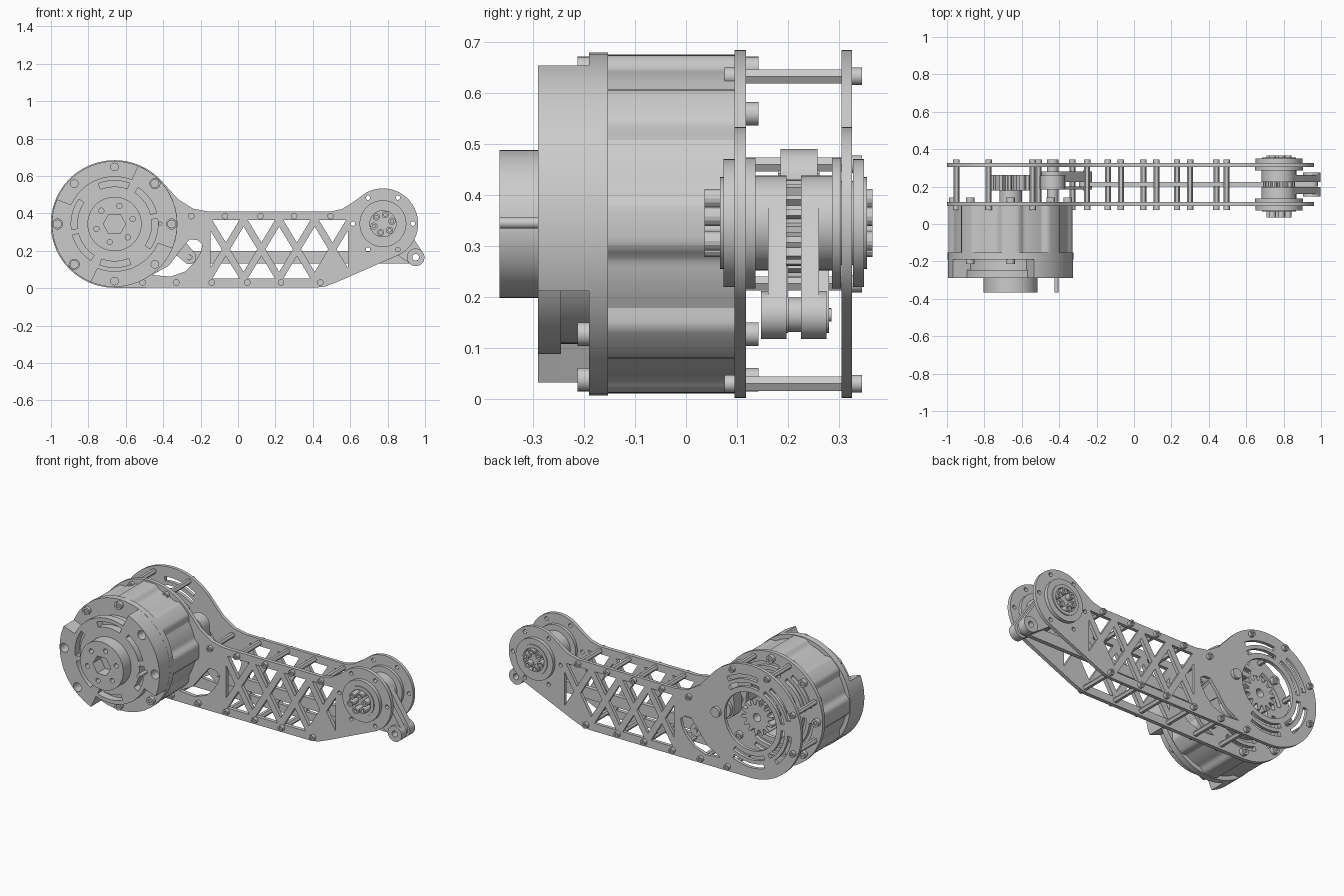
import bpy, bmesh, math
from math import sin, cos, radians

cube = bpy.data.objects.get("Cube")
if cube:
    bpy.data.objects.remove(cube)

grey = bpy.data.materials.new("machined grey")
grey.use_nodes = True
COLOUR = (0.6, 0.6, 0.6, 1)
grey.diffuse_color = COLOUR
grey.node_tree.nodes["Principled BSDF"].inputs["Base Color"].default_value = COLOUR

MOTOR = (-0.66, 0.343)
HUB = (0.775, 0.345)
CRANK = (-0.435, 0.345)
made = []


# --- outline helpers, all in the x-z plane ---
def polar(c, r, a):
    return (c[0] + r * cos(radians(a)), c[1] + r * sin(radians(a)))


def arc(c, r, a0, a1, n=24):
    return [polar(c, r, a0 + (a1 - a0) * i / n) for i in range(n + 1)]


def circle(c, r, n=48):
    return arc(c, r, 0, 360, n)[:-1]


def slot(c, r0, r1, a0, a1):
    return arc(c, r0, a0, a1, 14) + arc(c, r1, a1, a0, 14)


def capsule(p, q, rp, rq):
    d = math.degrees(math.atan2(q[1] - p[1], q[0] - p[0]))
    a = math.degrees(math.acos((rp - rq) / math.dist(p, q)))
    return arc(p, rp, d + a, d + 360 - a) + arc(q, rq, d - a, d + a)


def gear(c, r, teeth, depth):
    pts = []
    for i in range(teeth):
        for f, rr in ((0, r - depth), (.3, r - depth), (.45, r), (.8, r)):
            pts.append(polar(c, rr, 360 * (i + f) / teeth))
    return pts


def plate(name, loops, y0, y1):
    """Solid from an outer loop and hole loops, extruded along y."""
    cu = bpy.data.curves.new(name, 'CURVE')
    cu.dimensions = '2D'
    cu.fill_mode = 'BOTH'
    cu.extrude = (y1 - y0) / 2
    for pts in loops:
        sp = cu.splines.new('POLY')
        sp.points.add(len(pts) - 1)
        for p, (x, z) in zip(sp.points, pts):
            p.co = (x, z, 0, 1)
        sp.use_cyclic_u = True
    tmp = bpy.data.objects.new(name, cu)
    bpy.context.collection.objects.link(tmp)
    dg = bpy.context.evaluated_depsgraph_get()
    me = bpy.data.meshes.new_from_object(tmp.evaluated_get(dg))
    bpy.data.objects.remove(tmp)
    bm = bmesh.new()
    bm.from_mesh(me)
    bmesh.ops.remove_doubles(bm, verts=bm.verts, dist=1e-5)
    bmesh.ops.recalc_face_normals(bm, faces=bm.faces)
    bm.to_mesh(me)
    bm.free()
    me.materials.clear()
    me.materials.append(grey)
    return place(name, me, (0, (y0 + y1) / 2, 0))


def place(name, me, loc):
    ob = bpy.data.objects.new(name, me)
    ob.rotation_euler = (radians(90), 0, 0)
    ob.location = loc
    bpy.context.collection.objects.link(ob)
    made.append(ob)
    return ob


def disc(name, c, r, y0, y1, hole=0, n=48):
    plate(name, [circle(c, r, n)] + ([circle(c, hole, n)] if hole else []), y0, y1)


# --- socket screw, reused everywhere by sharing its meshes ---
O = (0, 0)
head = plate("screw_head", [circle(O, .023, 20), circle(O, .012, 6)], -.012, .012).data
core = plate("screw_core", [circle(O, .014, 12)], -.005, .005).data
for ob in made:
    bpy.data.objects.remove(ob)
made.clear()


def screw(c, y, s=1):
    for part, me in (("screw_head", head), ("screw_core", core)):
        ob = place(part, me, (c[0], y, c[1]))
        ob.scale = (s, s, 1)


# --- motor housing with rounded ribs over the screws ---
def rib(a):
    t = min(1, max(0, (cos(radians(8 * a)) + .35) / 1.0))
    return .31 + .022 * t * t * (3 - 2 * t)


body = [polar(MOTOR, rib(a), a) for a in range(0, 360, 2)]
plate("motor_body", [body, circle(MOTOR, .18)], -.153, .095)
disc("motor_flange", MOTOR, .336, -.19, -.153)


# --- cap with two opposite raised lobes; the gaps are undercut behind the face ---
def lobes(core_radius):
    pts = []
    for a in (-23, 157):
        pts += arc(MOTOR, .335, a, a + 91, 30) + arc(MOTOR, core_radius, a + 92, a + 179, 24)
    return pts


cap_holes = [circle(polar(MOTOR, .305, a), .027, 16) for a in (0, 45, 180, 225)]
face_slots = [slot(MOTOR, .2, .232, a, a + 42) for a in (70, 145, 195, 250, 325, 15)]
plate("cap_face", [lobes(.255)] + cap_holes + face_slots, -.29, -.245)
plate("cap_back", [lobes(.235)] + cap_holes + [circle(MOTOR, .19)], -.245, -.19)
boss_holes = [circle(polar(MOTOR, .1, 60 * k + 15), .014, 14) for k in range(6)]
plate("output_boss", [circle(MOTOR, .145), circle(MOTOR, .06, 6)] + boss_holes, -.365, -.29)
disc("locating_pin", (-.415, .345), .011, -.365, -.19, n=16)
for k in range(8):
    p = polar(MOTOR, .305, 45 * k)
    screw(p, -.201)
    screw(p, .13)

# --- side plates ---
outline = (arc(MOTOR, .341, 40, 270, 60) + [(.42, .003), (.47, .01), (.53, .033)]
           + arc(HUB, .188, -62, 120, 40)
           + [(.62, .463), (.56, .425), (.5, .41), (-.16, .41), (-.24, .425), (-.32, .475)])

# crossed lattice: triangles above and below each crossing, diamonds between
START, CELL, MIDZ, RISE = -.16, .19, .208, .157
half, dx, dz = CELL / 2, .022, .036
windows = []
for i in range(4):
    c = START + CELL * (i + .5)
    for s in (1, -1):
        if s > 0 or i < 3:
            base = MIDZ + s * RISE
            windows.append([(c - half + dx, base), (c + half - dx, base), (c, MIDZ + s * dz)])
    if i:
        n = START + CELL * i
        windows.append([(n - half + dx, MIDZ), (n, MIDZ + RISE - dz),
                        (n + half - dx, MIDZ), (n, MIDZ - RISE + dz)])
for n, s in ((START, 1), (START + 4 * CELL, -1)):
    windows.append([(n + s * (half - dx), MIDZ), (n + s * .012, MIDZ + .1),
                    (n + s * .012, MIDZ - .1)])
windows.append([(-.46, .07), (-.36, .062), (-.28, .09), (-.23, .14), (-.2, .19),
                (-.19, .235), (-.22, .258), (-.26, .26), (-.31, .2), (-.37, .12)])
windows.append(circle(MOTOR, .175))
for a in (50, 115, 180, 245):
    windows += [slot(MOTOR, .205, .23, a, a + 55), slot(MOTOR, .252, .278, a + 5, a + 50)]
windows.append(circle(HUB, .085))
for k in range(6):
    windows.append(circle(polar(HUB, .16, 60 * k), .012, 14))
plate("front_side_plate", [outline] + windows, .095, .118)
plate("rear_side_plate", [outline] + windows, .305, .325)

# --- standoffs joining the plates ---
posts = [(x, .385) for x in (-.25, -.07, .12, .3, .495)]
posts += [(x, .03) for x in (-.51, -.33, -.14, .05, .23, .44)]
posts += [polar(MOTOR, .312, a) for a in (68, 112, 158, 202)]
for p in posts:
    disc("standoff", p, .016, .118, .305, n=6)
    screw(p, .087, .75)
    screw(p, .333, .75)

# --- drive gear, crank and push rod ---
disc("drive_shaft", MOTOR, .06, -.153, .18)
plate("drive_gear", [gear(MOTOR, .105, 14, .03), circle(MOTOR, .025, 20)], .18, .262)
disc("crank_shaft", CRANK, .03, .1, .345, n=24)
plate("crank_block", [capsule(CRANK, (-.435, .425), .07, .065)], .185, .258)
ROD_A, ROD_B = (-.26, .165), (.95, .165)
for y0, y1 in ((.185, .2), (.225, .28)):
    plate("crank_arm", [capsule(CRANK, ROD_A, .06, .036), circle(ROD_A, .014, 16)], y0, y1)
rod = capsule(ROD_A, ROD_B, .034, .0339)
plate("push_rod", [rod, circle(ROD_A, .014, 16), circle(ROD_B, .018, 16)], .2, .225)
disc("rod_pin", ROD_A, .013, .18, .285, n=16)

# --- output joint, mirrored front to back about the middle of the arm ---
MID = .211
for side, bolt_end in ((-1, .175), (1, .154)):
    def ring(name, c, r, d0, d1, hole=0, n=48):
        y0, y1 = sorted((MID + side * d0, MID + side * d1))
        disc(name, c, r, y0, y1, hole, n)
    ring("joint_drum", HUB, .093, .014, .09)
    ring("joint_collar", HUB, .128, .075, .093)
    ring("joint_bearing", HUB, .082, .085, .12)
    ring("joint_flange", HUB, .125, .116, .138, .09)
    ring("joint_rim", HUB, .09, .116, .144, .07)
    for k in range(6):
        ring("joint_bolt", polar(HUB, .05, 60 * k + 15), .019, .118, bolt_end, .009, 14)
    ring("lever_eye", ROD_B, .047, .014, .064, .018)
    y0, y1 = sorted((MID + side * .014, MID + side * .05))
    plate("output_lever", [capsule(HUB, ROD_B, .092, .046), circle(ROD_B, .018, 16)], y0, y1)
plate("joint_spline", [gear(HUB, .085, 16, .015)], .19, .232)

# --- smooth round walls, keep edges crisp ---
bpy.ops.object.select_all(action='DESELECT')
for ob in made:
    ob.select_set(True)
bpy.context.view_layer.objects.active = made[0]
bpy.ops.object.shade_smooth_by_angle(angle=radians(25))
